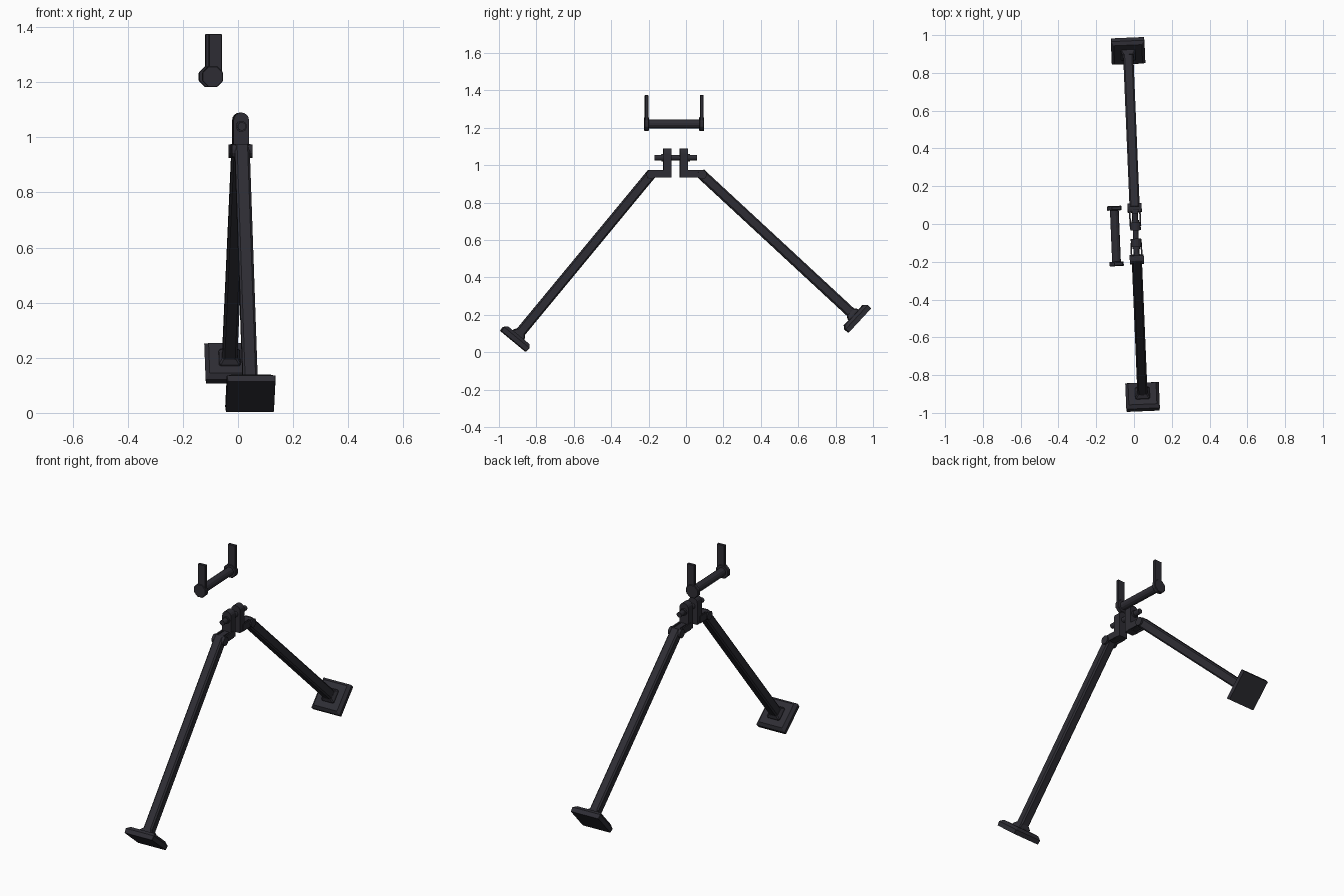
import bpy, bmesh, math
from mathutils import Vector, Matrix

cube = bpy.data.objects.get("Cube")
if cube:
    bpy.data.objects.remove(cube, do_unlink=True)

mat = bpy.data.materials.new("dark gunmetal")
mat.use_nodes = True
colour = (0.027, 0.026, 0.034, 1)
mat.diffuse_color = colour
mat.node_tree.nodes["Principled BSDF"].inputs["Base Color"].default_value = colour

# The whole assembly is turned slightly about the vertical
PLACE = Matrix.Translation((0.007, 0, 0)) @ Matrix.Rotation(0.042, 4, 'Z')


def finish(name, bm, matrix=Matrix(), bevel=0):
    bmesh.ops.recalc_face_normals(bm, faces=bm.faces)
    mesh = bpy.data.meshes.new(name)
    bm.to_mesh(mesh)
    bm.free()
    mesh.materials.append(mat)
    obj = bpy.data.objects.new(name, mesh)
    bpy.context.collection.objects.link(obj)
    obj.matrix_world = PLACE @ matrix
    if bevel:
        mod = obj.modifiers.new("chamfer", 'BEVEL')
        mod.width, mod.segments = bevel, 1
    return obj


def box(name, low, high, bevel=0):
    low, high = Vector(low), Vector(high)
    bm = bmesh.new()
    bmesh.ops.create_cube(bm, size=1)
    bmesh.ops.scale(bm, vec=high - low, verts=bm.verts)
    bmesh.ops.translate(bm, vec=(low + high) / 2, verts=bm.verts)
    return finish(name, bm, bevel=bevel)


def rod(name, centre, radius, length, axis, sides, bevel=0):
    bm = bmesh.new()
    bmesh.ops.create_cone(bm, cap_ends=True, segments=sides, radius1=radius,
                          radius2=radius, depth=length)
    turn = Matrix.Rotation(math.pi / sides, 4, 'Z')
    tilt = Matrix.Rotation(math.pi / 2, 4, 'Y' if axis == 'X' else 'X')
    return finish(name, bm, Matrix.Translation(centre) @ tilt @ turn, bevel)


def loft(name, rings, matrix, cut):
    """Square sections with cut corners; rings are (half width, distance)."""
    bm = bmesh.new()
    loops = []
    for half, dist in rings:
        c = half - cut
        pts = [(half, c), (c, half), (-c, half), (-half, c),
               (-half, -c), (-c, -half), (c, -half), (half, -c)]
        loops.append([bm.verts.new((x, y, dist)) for x, y in pts])
    for a, b in zip(loops, loops[1:]):
        for i in range(8):
            j = (i + 1) % 8
            bm.faces.new((a[i], a[j], b[j], b[i]))
    bm.faces.new(loops[0])
    bm.faces.new(loops[-1])
    return finish(name, bm, matrix)


def upright(name, x, y, half, thick, low, high):
    """Flat bar in the xz plane with a round top."""
    bm = bmesh.new()
    pts = [(x - half, low), (x + half, low)]
    for i in range(9):
        a = math.pi * i / 8
        pts.append((x + half * math.cos(a), high - half + half * math.sin(a)))
    face = bm.faces.new([bm.verts.new((px, y - thick / 2, pz)) for px, pz in pts])
    ext = bmesh.ops.extrude_face_region(bm, geom=[face])
    bmesh.ops.translate(bm, vec=(0, thick, 0),
                        verts=[v for v in ext["geom"] if isinstance(v, bmesh.types.BMVert)])
    return finish(name, bm)


def leg(prefix, pivot, foot, post_y, side):
    pivot, foot = Vector(pivot), Vector(foot)
    up = (pivot - foot).normalized()
    across = Vector((1, 0, 0))
    third = up.cross(across)
    frame = Matrix((across, third, up)).transposed().to_4x4()
    frame.translation = foot
    length = (pivot - foot).length
    # Leg tube, flared collar and foot plate
    loft(prefix + "_leg", [(0.027, 0.03), (0.027, length + 0.01)], frame, 0.008)
    loft(prefix + "_collar", [(0.04, 0.03), (0.038, 0.05), (0.028, 0.065)], frame, 0.006)
    loft(prefix + "_foot", [(0.087, 0), (0.089, 0.025), (0.074, 0.042)], frame, 0.002)
    # Hinge knuckle with side cheeks
    rod(prefix + "_knuckle", pivot, 0.025, 0.075, 'X', 12)
    # Bracket arms reaching to the round-topped post
    start, end = sorted((pivot.y, post_y))
    for label, x in (("left", 0.027), ("right", -0.027)):
        box(prefix + "_cheek_" + label, (x - 0.004, start, 0.935), (x + 0.004, end, 0.975))
    box(prefix + "_arm", (-0.016, start, 0.937), (0.016, end, 0.973))
    upright(prefix + "_post", 0, post_y, 0.028, 0.044, 0.935, 1.09)
    # Washer around the pin
    rod(prefix + "_washer", (0, post_y + side * 0.026, 1.04), 0.02, 0.012, 'Y', 12)


leg("front", (0, -0.188, 0.95), (0, -0.925, 0.059), -0.1, -1)
leg("back", (0, 0.085, 0.95), (0, 0.928, 0.17), -0.012, 1)

# Pin joining both posts
rod("pivot_pin", (0, -0.055, 1.04), 0.015, 0.226, 'Y', 12)

# Separate U-shaped clamp: cross rod, end discs and upright tabs
rod("clamp_rod", (-0.108, -0.058, 1.22), 0.024, 0.29, 'Y', 12)
for label, y in (("front", -0.207), ("back", 0.088)):
    rod("clamp_disc_" + label, (-0.108, y, 1.22), 0.041, 0.024, 'Y', 8, 0.003)
    box("clamp_tab_" + label, (-0.122, y - 0.009, 1.21), (-0.074, y + 0.009, 1.375), 0.002)
